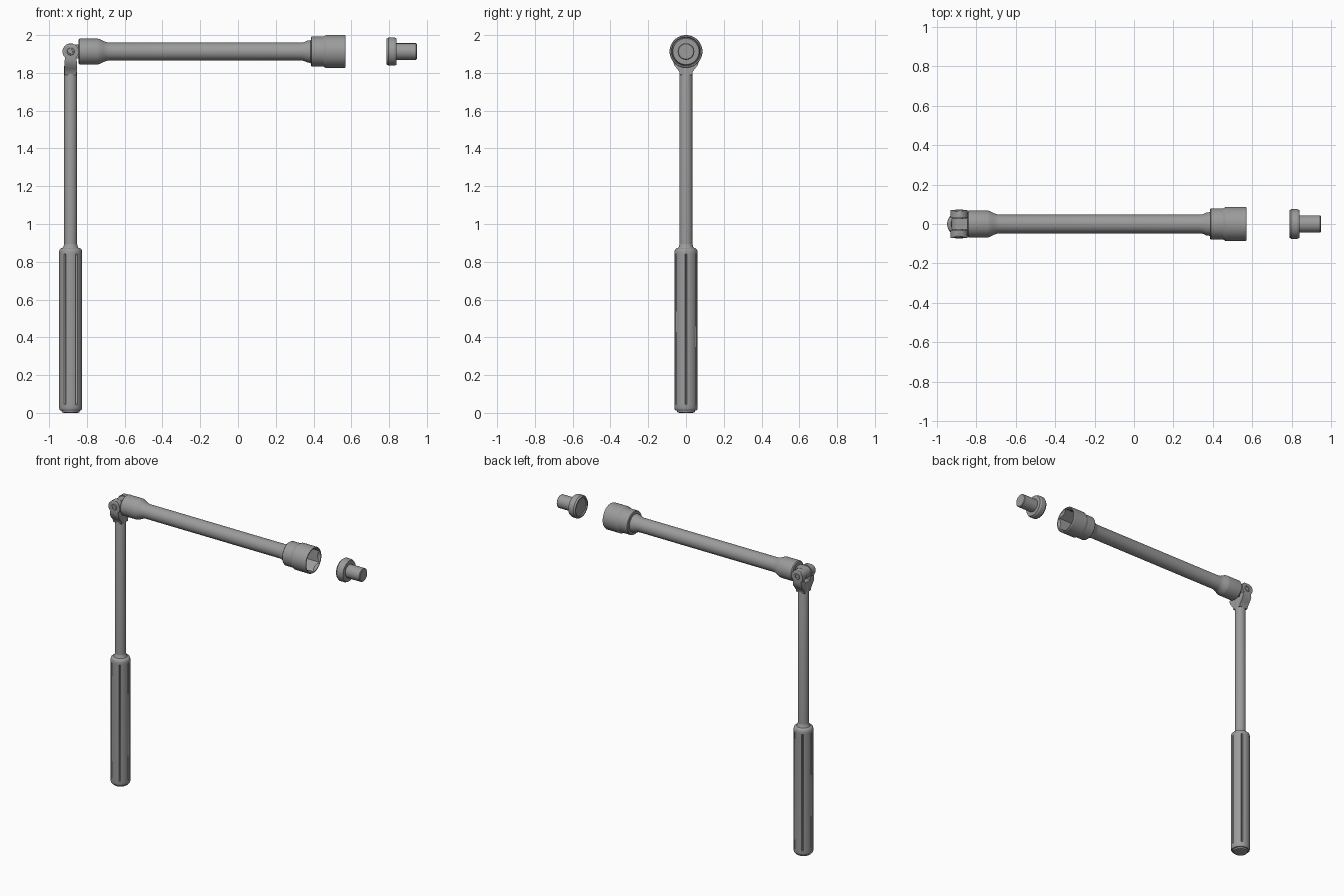
import bpy, bmesh, math
from mathutils import Matrix

if "Cube" in bpy.data.objects:
    bpy.data.objects.remove(bpy.data.objects["Cube"])

PX, PZ = -0.886, 1.913            # hinge pivot position
ALONG_X = Matrix.Translation((0, 0, PZ)) @ Matrix.Rotation(math.pi / 2, 4, 'Y')
UPRIGHT = Matrix.Translation((PX, 0, 0))

steel = bpy.data.materials.new("grey_steel")
steel.diffuse_color = (0.33, 0.33, 0.33, 1)
steel.use_nodes = True
steel.node_tree.nodes["Principled BSDF"].inputs["Base Color"].default_value = steel.diffuse_color


def finish(bm, name, matrix=Matrix()):
    bmesh.ops.transform(bm, matrix=matrix, verts=bm.verts)
    bmesh.ops.recalc_face_normals(bm, faces=bm.faces)
    me = bpy.data.meshes.new(name)
    bm.to_mesh(me)
    bm.free()
    me.materials.append(steel)
    ob = bpy.data.objects.new(name, me)
    bpy.context.collection.objects.link(ob)
    return ob


def smooth(ob, angle=32):
    bpy.ops.object.select_all(action='DESELECT')
    ob.select_set(True)
    bpy.context.view_layer.objects.active = ob
    bpy.ops.object.shade_smooth_by_angle(angle=math.radians(angle))


def lathe(name, profile, matrix, n=48, radius=lambda r, z, i: r):
    """Closed solid of revolution from (radius, height) pairs."""
    bm = bmesh.new()
    rings = []
    for r, z in profile:
        ring = []
        for i in range(n):
            a, q = 2 * math.pi * i / n, radius(r, z, i)
            ring.append(bm.verts.new((q * math.cos(a), q * math.sin(a), z)))
        rings.append(ring)
    for lo, hi in zip(rings, rings[1:]):
        for i in range(n):
            j = (i + 1) % n
            bm.faces.new((lo[i], lo[j], hi[j], hi[i]))
    bm.faces.new(rings[0])
    bm.faces.new(rings[-1])
    return finish(bm, name, matrix)


def extrude(name, outline, axis, half, centre=0):
    """Prism of an outline in (x, z) along y, or in (y, z) along x."""
    bm = bmesh.new()
    s = centre - half
    verts = [bm.verts.new((u, s, z) if axis == 'y' else (s, u, z)) for u, z in outline]
    face = bm.faces.new(verts)
    out = bmesh.ops.extrude_face_region(bm, geom=[face])
    move = (0, 2 * half, 0) if axis == 'y' else (2 * half, 0, 0)
    bmesh.ops.translate(bm, vec=move,
                        verts=[v for v in out['geom'] if isinstance(v, bmesh.types.BMVert)])
    return finish(bm, name)


def boolean(ob, cutter, operation):
    mod = ob.modifiers.new("cut", 'BOOLEAN')
    mod.operation, mod.object, mod.solver = operation, cutter, 'EXACT'
    dg = bpy.context.evaluated_depsgraph_get()
    me = bpy.data.meshes.new_from_object(ob.evaluated_get(dg))
    ob.modifiers.clear()
    ob.data = me
    bpy.data.objects.remove(cutter)


def arc(cx, cz, r, a0, a1, n=20):
    return [(cx + r * math.cos(math.radians(a0 + (a1 - a0) * i / n)),
             cz + r * math.sin(math.radians(a0 + (a1 - a0) * i / n))) for i in range(n + 1)]


# Grip with six long narrow grooves
def groove(r, z, i):
    return r - 0.007 if i % 12 == 0 and 0.05 < z < 0.835 else r


smooth(lathe("grip", [(0.035, 0), (0.046, 0.003), (0.049, 0.012), (0.055, 0.013),
                      (0.059, 0.017), (0.061, 0.025), (0.061, 0.045), (0.061, 0.052),
                      (0.061, 0.833), (0.061, 0.84), (0.061, 0.855), (0.058, 0.865),
                      (0.052, 0.871), (0.042, 0.874), (0.038, 0.88), (0.034, 0.895)],
             UPRIGHT, 72, groove), 35)

# Upright bar
smooth(lathe("handle_bar", [(0.034, 0.87), (0.034, 1.835), (0.031, 1.845)], UPRIGHT))

# Hinge fork: side shape with a slot, trimmed by its rounded front outline
half_fork = [(0.032, 1.79), (0.037, 1.808), (0.048, 1.823), (0.062, 1.84),
             (0.069, 1.862), (0.070, 1.94), (0.064, 1.952), (0.054, 1.958),
             (0.032, 1.958), (0.030, 1.955), (0.030, 1.862)]
fork = extrude("hinge_fork", half_fork + [(-y, z) for y, z in reversed(half_fork)],
               'x', 0.06, PX)
front = arc(PX, PZ, 0.043, -48, 228, 32) + [(PX - 0.033, 1.86), (PX - 0.032, 1.78),
                                           (PX + 0.032, 1.78), (PX + 0.033, 1.86)]
boolean(fork, extrude("fork_trim", front, 'y', 0.1), 'INTERSECT')
smooth(fork)

# Hinge pin with a shallow socket at each end
pin_matrix = Matrix.Translation((PX, 0, PZ)) @ Matrix.Rotation(math.pi / 2, 4, 'X')
smooth(lathe("hinge_pin", [(0.010, -0.066), (0.012, -0.073), (0.018, -0.073), (0.020, -0.070),
                           (0.020, 0.070), (0.018, 0.073), (0.012, 0.073), (0.010, 0.066)],
             pin_matrix, 24))

# Hinge tongue between the prongs
smooth(extrude("hinge_tongue", arc(PX, PZ, 0.038, 90, 270) +
               [(-0.83, PZ - 0.038), (-0.83, PZ + 0.038)], 'y', 0.028))

# Extension tube with drive collar and stepped socket
tube = lathe("extension_socket", [(0.062, -0.845), (0.068, -0.839), (0.068, -0.742),
                                  (0.066, -0.733), (0.056, -0.712), (0.050, -0.698),
                                  (0.047, -0.68), (0.047, 0.335), (0.050, 0.35),
                                  (0.058, 0.368), (0.060, 0.385), (0.076, 0.386),
                                  (0.079, 0.39), (0.079, 0.452), (0.087, 0.466),
                                  (0.087, 0.565), (0.084, 0.57)], ALONG_X, 64)
boolean(tube, lathe("hex_cutter", [(0.077, 0.43), (0.077, 0.6)], ALONG_X, 6), 'DIFFERENCE')
boolean(tube, lathe("mouth_cutter", [(0.066, 0.553), (0.080, 0.573), (0.080, 0.6)],
                    ALONG_X, 64), 'DIFFERENCE')
smooth(tube, 25)

# Loose stud: chamfered head and plain shank
smooth(lathe("stud_head", [(0.058, 0.795), (0.060, 0.787), (0.068, 0.787), (0.075, 0.797),
                           (0.075, 0.828), (0.069, 0.84)], ALONG_X, 36), 25)
smooth(lathe("stud_shank", [(0.044, 0.83), (0.044, 0.943), (0.040, 0.947)], ALONG_X, 36))
